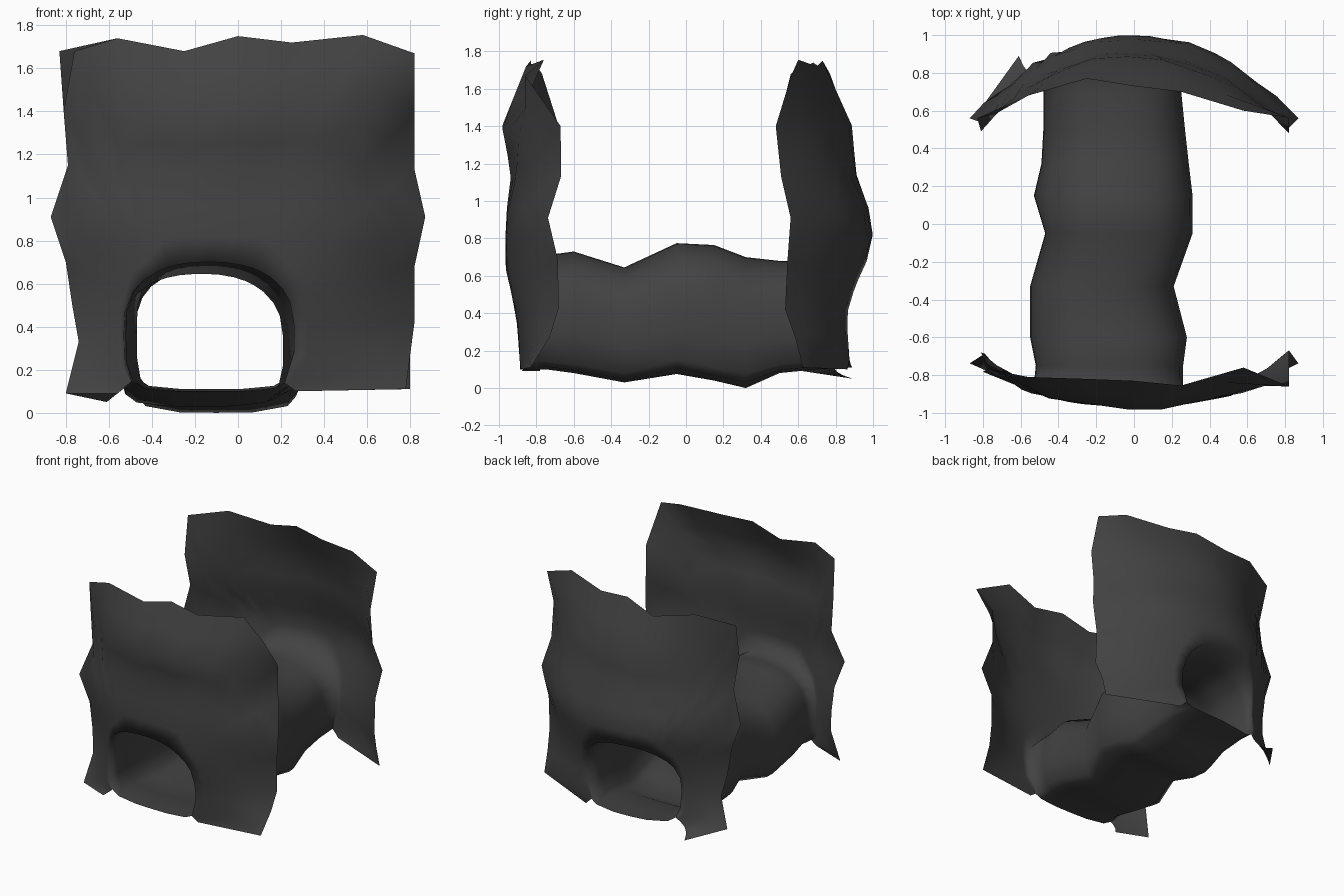
import bpy, bmesh, math

if "Cube" in bpy.data.objects:
    bpy.data.objects.remove(bpy.data.objects["Cube"])

mat = bpy.data.materials.new("dark grey")
mat.diffuse_color = (0.055, 0.055, 0.055, 1)
mat.use_nodes = True
mat.node_tree.nodes["Principled BSDF"].inputs["Base Color"].default_value = mat.diffuse_color

# Sheet outline in x, z: bottom left, over the top, to bottom right
OUTLINE = [(-.60, .05), (-.80, .09), (-.74, .33), (-.77, .5), (-.80, .7), (-.87, .91),
           (-.79, 1.15), (-.81, 1.4), (-.83, 1.68), (-.56, 1.74), (-.25, 1.68), (0, 1.75),
           (.25, 1.72), (.58, 1.755), (.82, 1.67), (.82, 1.4), (.82, 1.13), (.87, .91),
           (.82, .68), (.82, .42), (.80, .27), (.80, .11), (.27, .10)]
# Outline points that bend away from the sheet: index -> x, y, z
FRONT_BENDS = {0: (-.56, -.88, .09), 8: (-.76, -.77, 1.68), 9: (-.56, -.81, 1.74),
               10: (-.25, -.82, 1.68), 11: (0, -.83, 1.75), 12: (.25, -.855, 1.72),
               13: (.58, -.76, 1.755), 14: (.82, -.86, 1.67), 21: (.78, -.83, .11)}
BACK_BENDS = {0: (-.61, .89, .05), 9: (-.56, .68, 1.74), 10: (-.25, .77, 1.68),
              11: (0, .73, 1.75), 12: (.25, .70, 1.72), 13: (.58, .60, 1.755)}
# z, y in the middle, y at the side edges
FRONT = [(0, -.88, -.79), (.12, -.89, -.77), (.35, -.915, -.69), (.62, -.965, -.66),
         (.9, -.965, -.77), (1.15, -.935, -.66), (1.4, -.99, -.67), (1.76, -.85, -.77)]
BACK = [(0, .88, .62), (.12, .89, .61), (.4, .89, .53), (.65, .96, .53), (.87, 1.01, .62),
        (1.15, .91, .50), (1.4, .89, .48), (1.76, .73, .59)]
# tunnel sections: y, x range, z range (first and last lie on the sheets)
TUNNEL = [(-.9, -.53, .26, .10, .70), (-.75, -.52, .26, .10, .71), (-.6, -.55, .28, .08, .73),
          (-.33, -.55, .21, .03, .645), (-.05, -.47, .31, .075, .775), (.15, -.53, .31, .04, .765),
          (.32, -.49, .29, .0, .70), (.5, -.48, .27, .08, .68), (.7, -.48, .25, .10, .68),
          (.9, -.50, .25, .11, .70)]
CX, CZ = -.12, .39


def sheet_y(table, x, z):
    power = 2.7 if table is FRONT else 2.15
    k = min(abs(x) / .82, 1.05) ** power
    for (z0, c0, e0), (z1, c1, e1) in zip(table, table[1:]):
        if z <= z1:
            t = (z - z0) / (z1 - z0)
            c, e = c0 + (c1 - c0) * t, e0 + (e1 - e0) * t
            return c + (e - c) * k
    return table[-1][1]


def section_point(row, a):
    # round arch above, squarer floor below
    _, x0, x1, z0, z1 = row
    c, s = math.cos(a), math.sin(a)
    p = 2.35 if s > 0 else 5.5
    w, h = (x1 - x0) / 2, (z1 - z0) / 2
    r = (abs(c / w) ** p + abs(s / h) ** p) ** (-1 / p)
    return (x0 + x1) / 2 + c * r, (z0 + z1) / 2 + s * r


bm = bmesh.new()
n = len(OUTLINE)
angles = [math.atan2(z - CZ, x - CX) for x, z in OUTLINE]
angles += [math.radians(d) for d in (-44, -65, -90, -115, -136)]

# Tunnel through both sheets
rings = []
for i, row in enumerate(TUNNEL):
    ring = []
    for a in angles:
        x, z = section_point(row, a)
        y = row[0]
        if i == 0:
            y = sheet_y(FRONT, x, z)
        elif i == len(TUNNEL) - 1:
            y = sheet_y(BACK, x, z)
        ring.append(bm.verts.new((x, y, z)))
    rings.append(ring)
m = len(angles)
for r0, r1 in zip(rings, rings[1:]):
    for j in range(m):
        k = (j + 1) % m
        bm.faces.new((r0[j], r1[j], r1[k], r0[k]))

# Curved front and back sheets, spreading from the tunnel mouths
for table, mouth, bends in ((FRONT, rings[0], FRONT_BENDS), (BACK, rings[-1], BACK_BENDS)):
    prev = mouth[:n]
    for t in (.12, .26, .42, .54, .67, .83, 1):
        cur = []
        for j, (ox, oz) in enumerate(OUTLINE):
            shift = 0
            if j in bends:
                ox, oy, oz = bends[j]
                shift = (oy - sheet_y(table, ox, oz)) * t ** 3
            v = mouth[j]
            x = v.co.x + (ox - v.co.x) * t
            z = v.co.z + (oz - v.co.z) * t
            cur.append(bm.verts.new((x, sheet_y(table, x, z) + shift, z)))
        for j in range(n - 1):
            bm.faces.new((prev[j], prev[j + 1], cur[j + 1], cur[j]))
        prev = cur

bmesh.ops.recalc_face_normals(bm, faces=bm.faces)
# the outer side of the front sheet should face the front
front = min(bm.faces, key=lambda f: f.calc_center_median().y)
if front.normal.y > 0:
    bmesh.ops.reverse_faces(bm, faces=bm.faces)
for f in bm.faces:
    f.smooth = True
me = bpy.data.meshes.new("tunnel_and_sheets")
bm.to_mesh(me)
bm.free()
me.materials.append(mat)
bpy.context.collection.objects.link(bpy.data.objects.new("tunnel_and_sheets", me))
